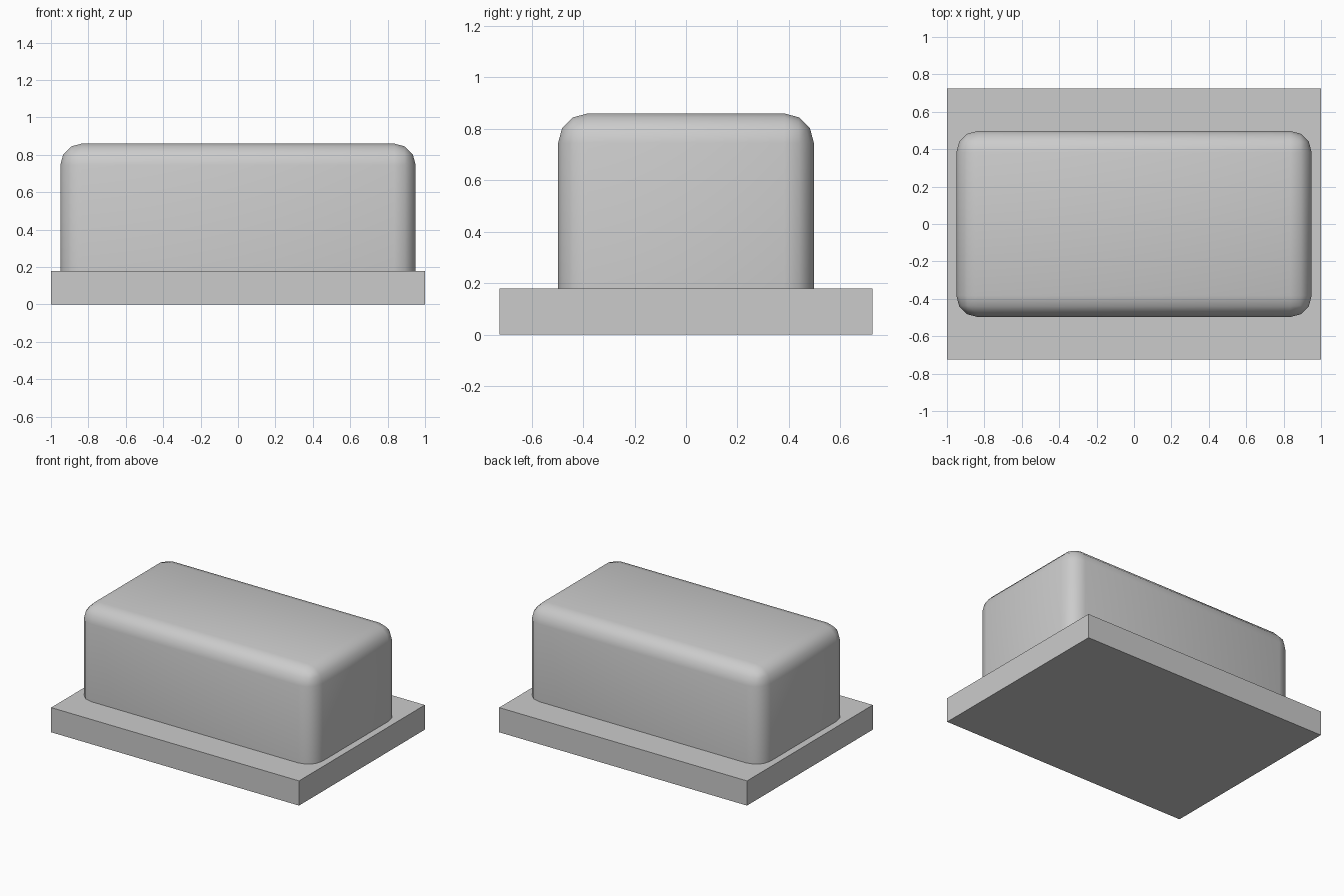
import bpy
import bmesh
from math import radians

cube = bpy.data.objects.get("Cube")
if cube:
    bpy.data.objects.remove(cube, do_unlink=True)

grey = bpy.data.materials.new("plain grey")
grey.use_nodes = True
colour = (0.6, 0.6, 0.6, 1)
grey.diffuse_color = colour
grey.node_tree.nodes["Principled BSDF"].inputs["Base Color"].default_value = colour


def box(name, size, bottom, radius=0):
    """Box standing at a given height, with rounded top and upright edges."""
    bm = bmesh.new()
    bmesh.ops.create_cube(bm, size=1)
    for v in bm.verts:
        v.co = [c * s for c, s in zip(v.co, size)]
        v.co.z += bottom + size[2] / 2
    if radius:
        edges = [e for e in bm.edges if any(v.co.z > bottom + radius for v in e.verts)]
        bmesh.ops.bevel(bm, geom=edges, offset=radius, segments=3,
                        profile=0.5, affect='EDGES')
    mesh = bpy.data.meshes.new(name)
    bm.to_mesh(mesh)
    bm.free()
    mesh.materials.append(grey)
    obj = bpy.data.objects.new(name, mesh)
    bpy.context.collection.objects.link(obj)
    return obj


# Flat tray
box("base_plate", (2, 1.45, 0.18), 0)

# Rounded lid sitting on the tray
lid = box("rounded_lid", (1.9, 0.995, 0.68), 0.18, 0.115)
bpy.ops.object.select_all(action='DESELECT')
lid.select_set(True)
bpy.context.view_layer.objects.active = lid
bpy.ops.object.shade_smooth_by_angle(angle=radians(40))
